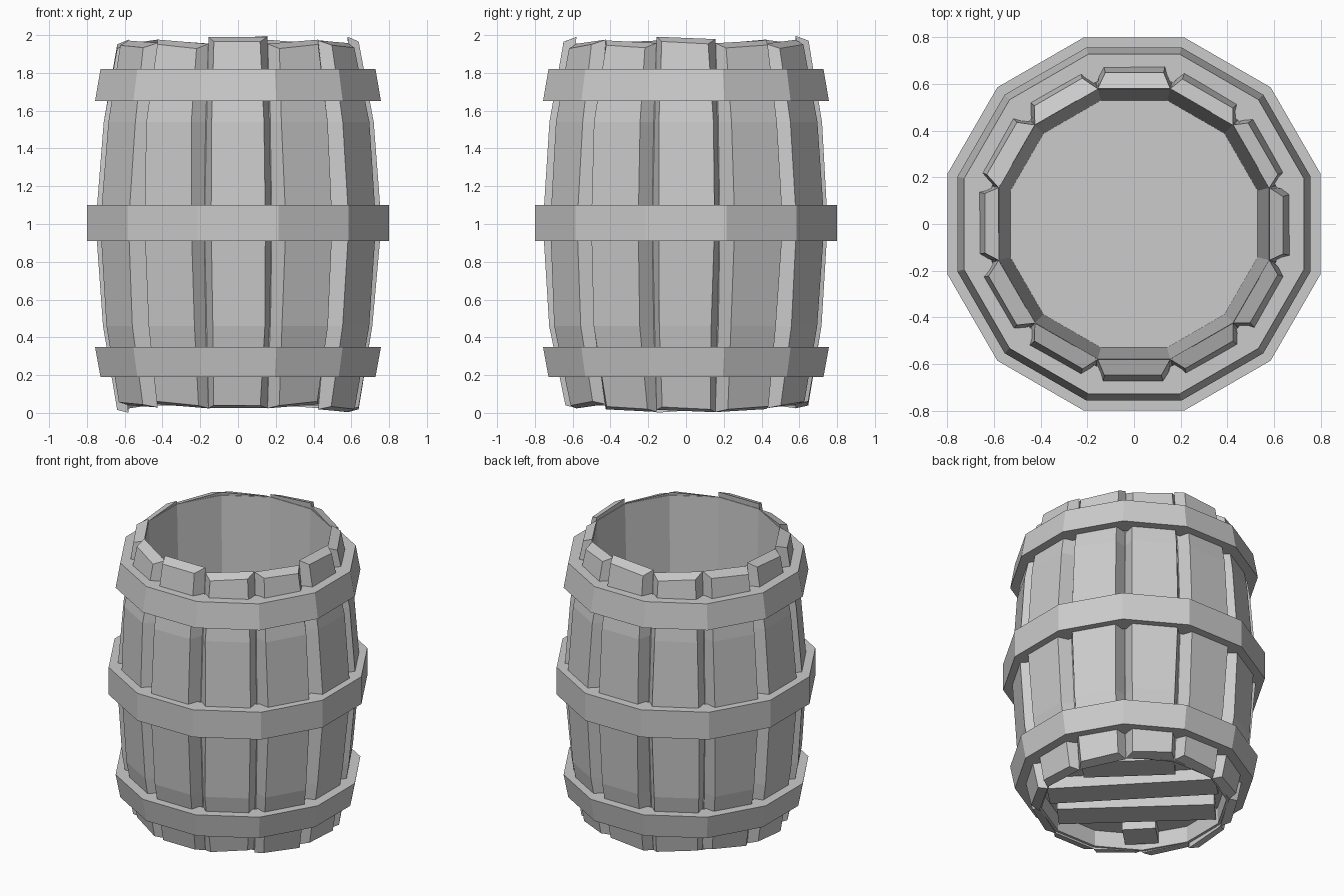
import bpy, bmesh, math, random
from mathutils import Matrix

if "Cube" in bpy.data.objects:
    bpy.data.objects.remove(bpy.data.objects["Cube"])

random.seed(4)
N = 12
COS15, TAN15 = math.cos(math.pi / N), math.tan(math.pi / N)


def finish(bm, name):
    bmesh.ops.recalc_face_normals(bm, faces=bm.faces)
    me = bpy.data.meshes.new(name)
    bm.to_mesh(me)
    bm.free()
    ob = bpy.data.objects.new(name, me)
    bpy.context.collection.objects.link(ob)
    return ob


def lathe(name, profile):
    """12-sided closed ring from (flat-to-centre distance, z) points; 0 is a pole."""
    bm = bmesh.new()
    rings = []
    for a, z in profile:
        if a == 0:
            rings.append([bm.verts.new((0, 0, z))] * N)
            continue
        r = a / COS15
        angles = [(i + 0.5) * math.tau / N for i in range(N)]
        rings.append([bm.verts.new((r * math.cos(t), r * math.sin(t), z)) for t in angles])
    for k in range(len(rings)):
        p, q = rings[k], rings[(k + 1) % len(rings)]
        if p[0] is p[1] and q[0] is q[1]:
            continue
        for i in range(N):
            j = (i + 1) % N
            bm.faces.new(list(dict.fromkeys((p[i], p[j], q[j], q[i]))))
    return finish(bm, name)


def stave(index, low, high):
    """Bulging plank with bevelled sides, at index * 30 degrees."""
    bm = bmesh.new()
    # z, inner distance, outer distance, outer half width
    levels = [(low, .58, .645, .132), (.46, .625, .718, .148), (1, .665, .755, .155),
              (1.54, .625, .718, .148), (high, .58, .645, .132)]
    rings = []
    tilt = random.uniform(-.012, .012)
    for z, a, b, w in levels:
        h = a * TAN15
        b += random.uniform(-.008, .008)
        left, right = w - random.uniform(0, .016), w - random.uniform(0, .016)
        end = z in (low, high)
        s = tilt if end else 0
        drop = (.025 if z == high else -.015) if end else 0
        rings.append([bm.verts.new(c) for c in (
            (a, -h, z - s), (b, -left, z - s - drop), (b, right, z + s - drop), (a, h, z + s))])
    for p, q in zip(rings, rings[1:]):
        for i in range(4):
            j = (i + 1) % 4
            bm.faces.new((p[i], p[j], q[j], q[i]))
    bm.faces.new(rings[0])
    bm.faces.new(rings[-1])
    bm.transform(Matrix.Rotation(index * math.tau / N, 4, 'Z'))
    return finish(bm, f"stave_{index + 1}")


# Staves, with uneven ends
low_ends = {0: .01, 1: .012, 6: .012, 9: .025, 11: .012}
high_ends = {0: 1.985, 3: 1.985, 9: 1.99}
for i in range(N):
    stave(i, low_ends.get(i, .035), high_ends.get(i, 1.965))

# Inner wall and floor
lathe("inner_shell", [(0, .17), (.53, .17), (.578, 1.955), (.582, 1.955), (.63, 1.54),
                      (.667, 1), (.63, .46), (.583, .04), (.565, .04), (.56, .15), (0, .15)])

# Hoops: lower z, upper z, distance at lower and upper edges
for name, z0, z1, a0, a1 in (("lower_hoop", .19, .35, .728, .757),
                             ("middle_hoop", .91, 1.10, .80, .80),
                             ("upper_hoop", 1.65, 1.82, .757, .728)):
    lathe(name, [(a0, z0), (a1, z1), (a1 - .12, z1), (a0 - .12, z0)])

# Planks under the floor, laid diagonally
for i, near in enumerate((.49, .20, -.09, -.37)):
    width = .19
    far = max(abs(near), abs(near - width))
    length = 2 * math.sqrt(.57 ** 2 - far ** 2)
    bm = bmesh.new()
    bmesh.ops.create_cube(bm, size=1)
    bm.transform(Matrix.Rotation(math.radians(45), 4, 'Z')
                 @ Matrix.Translation((near - width / 2, 0, .115))
                 @ Matrix.Rotation(math.radians((1, -1.5, 1.5, -1)[i]), 4, 'Z')
                 @ Matrix.Diagonal((width, length, .09, 1)))
    finish(bm, f"bottom_plank_{i + 1}")
